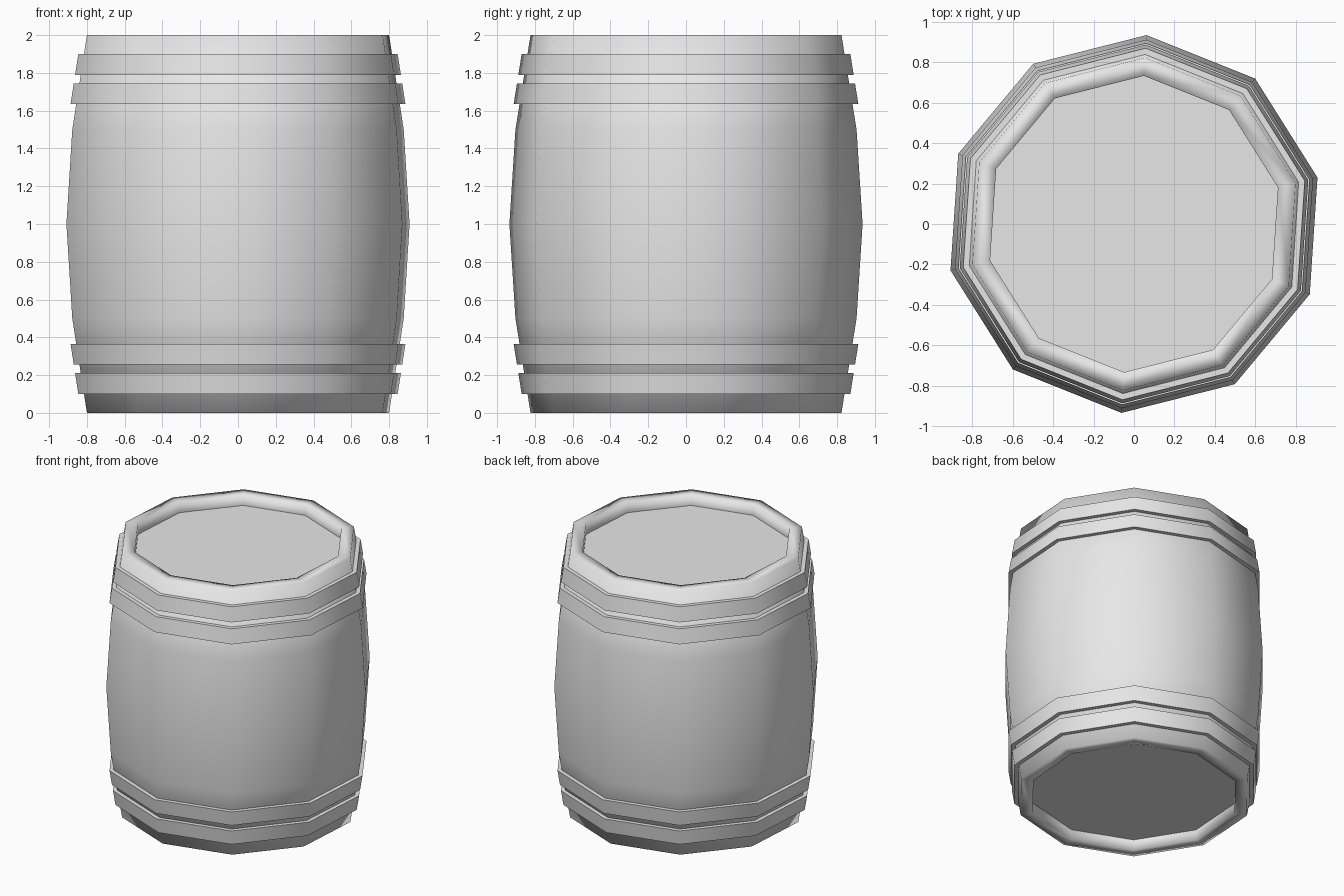
import bpy
import math

cube = bpy.data.objects.get("Cube")
if cube:
    bpy.data.objects.remove(cube, do_unlink=True)

SIDES = 10
TURN = math.radians(14.2)
OUTLINE = [(0.0, 0.825), (0.5, 0.905), (1.0, 0.937), (1.5, 0.905), (2.0, 0.825)]  # (z, radius)
INNER = 0.735    # radius of the end recesses
RECESS = 0.08    # depth of the end recesses
HOOP = 0.031     # how far the hoops stand off the staves

grey = bpy.data.materials.new("light_grey")
grey.use_nodes = True
colour = (0.8, 0.8, 0.8, 1)
grey.diffuse_color = colour
grey.node_tree.nodes["Principled BSDF"].inputs["Base Color"].default_value = colour


def ring(radius, z):
    angles = [TURN + math.tau * i / SIDES for i in range(SIDES)]
    return [(radius * math.cos(a), radius * math.sin(a), z) for a in angles]


def build(name, verts, faces):
    mesh = bpy.data.meshes.new(name)
    mesh.from_pydata(verts, [], faces)
    mesh.materials.append(grey)
    obj = bpy.data.objects.new(name, mesh)
    bpy.context.collection.objects.link(obj)
    return obj


def lathe(name, profile, closed=False):
    """Spin (z, radius) points, listed upward on the outside, round the z axis."""
    verts = [v for z, r in profile for v in ring(r, z)]
    n = len(profile)
    faces = []
    for j in range(n if closed else n - 1):
        a, b = j * SIDES, (j + 1) % n * SIDES
        for i in range(SIDES):
            k = (i + 1) % SIDES
            faces.append((a + i, a + k, b + k, b + i))
    return build(name, verts, faces)


def wall_radius(z):
    for (z0, r0), (z1, r1) in zip(OUTLINE, OUTLINE[1:]):
        if z <= z1:
            return r0 + (r1 - r0) * (z - z0) / (z1 - z0)


# Bulging body with rounded-looking rims that fold into the recesses
body = lathe("barrel_body",
             [(RECESS, INNER), (0, INNER)] + OUTLINE + [(2, INNER), (2 - RECESS, INNER)])
body.data.shade_smooth()

# Flat recessed ends
build("top_lid", ring(INNER, 2 - RECESS), [tuple(range(SIDES))])
build("bottom_lid", ring(INNER, RECESS), [tuple(reversed(range(SIDES)))])

# Two pairs of hoops that follow the slope of the body
hoops = []
for place, low, high in (("outer", 0.10, 0.21), ("inner", 0.255, 0.365)):
    for end, z0, z1 in (("bottom", low, high), ("top", 2 - high, 2 - low)):
        r0, r1 = wall_radius(z0), wall_radius(z1)
        hoops.append(lathe(f"{end}_{place}_hoop",
                           [(z0, r0 - 0.01), (z0, r0 + HOOP), (z1, r1 + HOOP), (z1, r1 - 0.01)],
                           closed=True))

# Smooth round the hoops, crisp along their edges
bpy.ops.object.select_all(action="DESELECT")
for hoop in hoops:
    hoop.select_set(True)
bpy.context.view_layer.objects.active = hoops[0]
bpy.ops.object.shade_smooth_by_angle(angle=math.radians(45))
